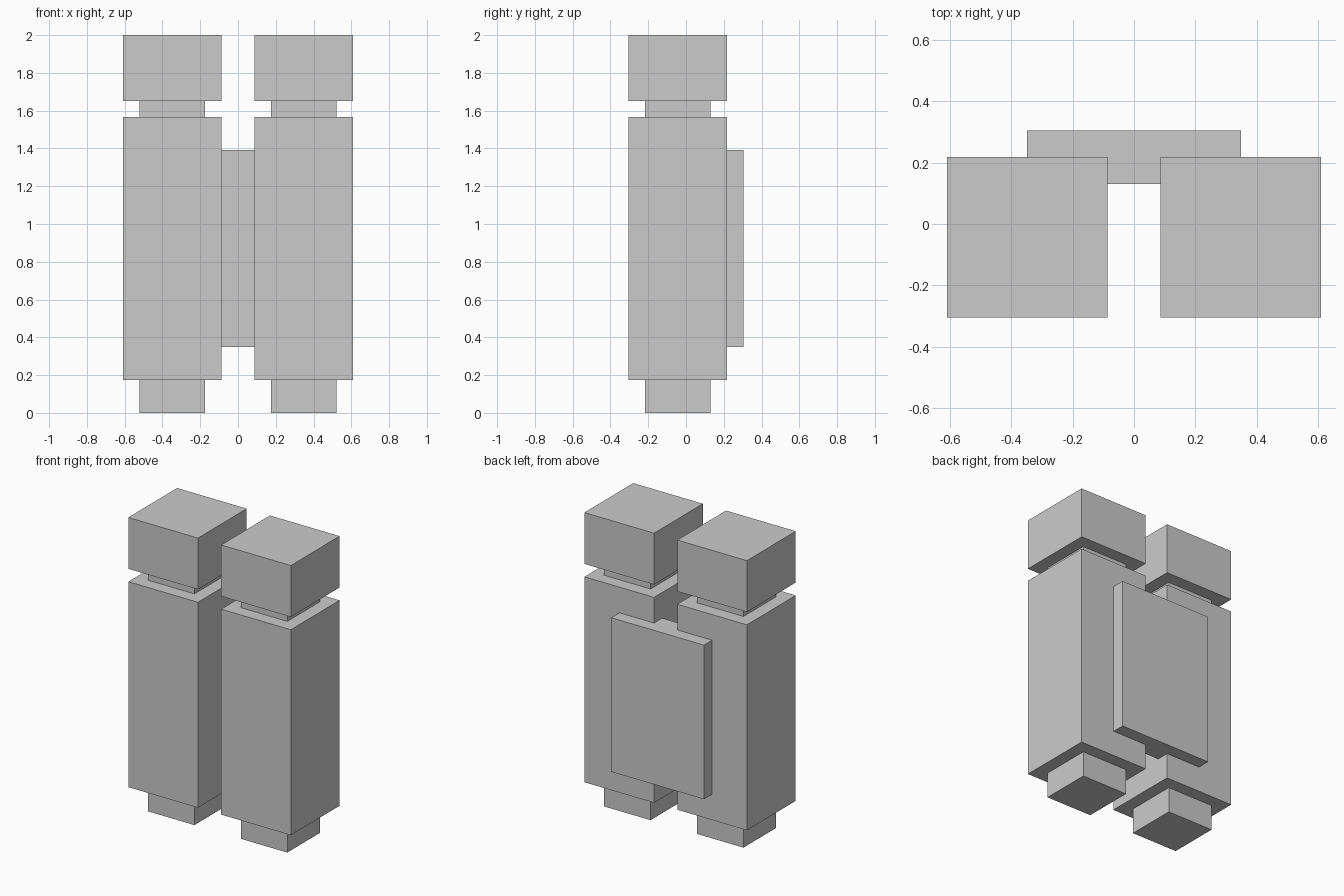
import bpy

if "Cube" in bpy.data.objects:
    bpy.data.objects.remove(bpy.data.objects["Cube"])

U = 2 / 23  # the model sits on a regular grid, 23 cells tall


def box(name, x, y, z):
    """Box from (min, max) ranges given in grid cells."""
    bpy.ops.mesh.primitive_cube_add(size=1)
    obj = bpy.context.object
    obj.name = name
    ranges = (x, y, z)
    obj.location = [(a + b) / 2 * U for a, b in ranges]
    obj.scale = [(b - a) * U for a, b in ranges]
    bpy.ops.object.transform_apply(location=False, rotation=False, scale=True)
    return obj


WIDE_Y = (-3.5, 2.5)
NARROW_Y = (-2.5, 1.5)

# Two matching tanks, each a nozzle, body, neck and cap
for side, cx in (("left", -4), ("right", 4)):
    wide_x = (cx - 3, cx + 3)
    narrow_x = (cx - 2, cx + 2)
    box(f"{side}_nozzle", narrow_x, NARROW_Y, (0, 2))
    box(f"{side}_body", wide_x, WIDE_Y, (2, 18))
    box(f"{side}_neck", narrow_x, NARROW_Y, (18, 19))
    box(f"{side}_cap", wide_x, WIDE_Y, (19, 23))

# Plate at the back, sunk between the tanks to join them
box("back_plate", (-4, 4), (1.5, 3.5), (4, 16))
